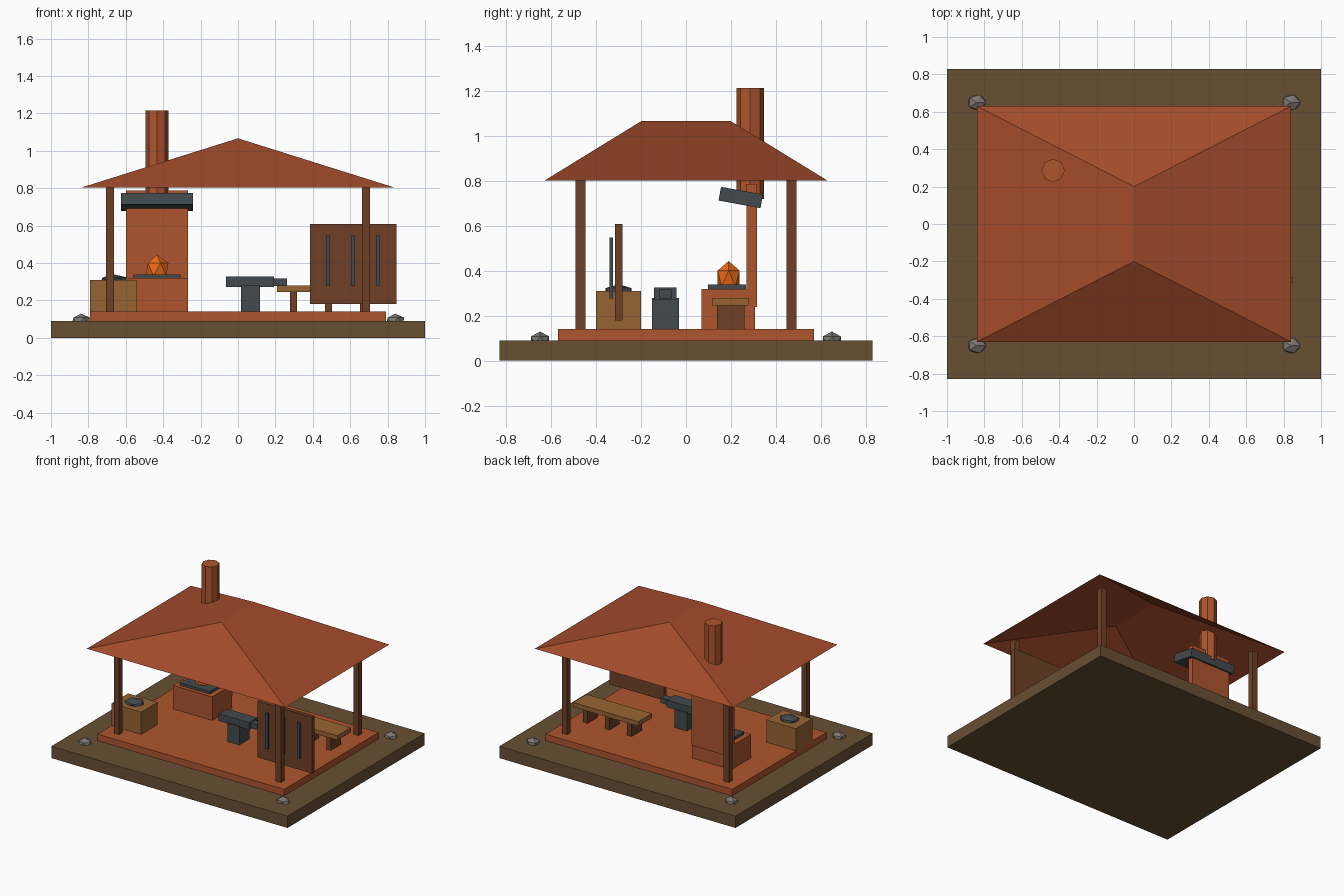
import bpy, bmesh
from mathutils import Matrix

if "Cube" in bpy.data.objects:
    bpy.data.objects.remove(bpy.data.objects["Cube"])


def material(name, r, g, b):
    m = bpy.data.materials.new(name)
    m.diffuse_color = [(c / 255) ** 2.2 for c in (r, g, b)] + [1]
    m.use_nodes = True
    m.node_tree.nodes["Principled BSDF"].inputs["Base Color"].default_value = m.diffuse_color
    return m


EARTH = material("earth", 104, 80, 55)
CLAY = material("clay", 172, 86, 50)
TILE = material("roof_tile", 160, 76, 46)
TIMBER = material("dark_timber", 110, 66, 42)
WOOD = material("light_wood", 150, 100, 54)
IRON = material("iron", 68, 75, 78)
STONE = material("stone", 125, 120, 113)
FLAME = material("flame", 235, 105, 30)


def add(name, bm, mat):
    mesh = bpy.data.meshes.new(name)
    bm.to_mesh(mesh)
    bm.free()
    mesh.materials.append(mat)
    ob = bpy.data.objects.new(name, mesh)
    bpy.context.collection.objects.link(ob)
    return ob


def box(name, x, y, z, mat):
    """Box from (min, max) ranges on each axis, origin at its centre."""
    bm = bmesh.new()
    bmesh.ops.create_cube(bm, size=1)
    bmesh.ops.scale(bm, vec=[r[1] - r[0] for r in (x, y, z)], verts=bm.verts)
    ob = add(name, bm, mat)
    ob.location = [(r[0] + r[1]) / 2 for r in (x, y, z)]
    return ob


def lump(name, loc, scale, mat):
    """Squashed low-poly ball."""
    bm = bmesh.new()
    bmesh.ops.create_icosphere(bm, subdivisions=1, radius=1)
    bmesh.ops.scale(bm, vec=scale, verts=bm.verts)
    ob = add(name, bm, mat)
    ob.location = loc
    return ob


# Ground and floor
box("ground_slab", (-1, 1), (-.83, .83), (0, .09), EARTH)
box("floor", (-.79, .79), (-.57, .57), (.09, .14), CLAY)

# Corner posts and stones
for sx in (-1, 1):
    for sy in (-1, 1):
        x, y = sx * .685, sy * .47
        box("post", (x - .022, x + .022), (y - .022, y + .022), (.14, .81), TIMBER)
        lump("corner_stone", (sx * .84, sy * .65, .09), (.055, .047, .04), STONE)

# Open hip roof
bm = bmesh.new()
a, b, c, d, front, back = [bm.verts.new(p) for p in (
    (-.84, -.63, .803), (.84, -.63, .803), (.84, .63, .803), (-.84, .63, .803),
    (0, -.2, 1.067), (0, .2, 1.067))]
for f in ((a, b, front), (b, c, back, front), (c, d, back), (d, a, front, back)):
    bm.faces.new(f)
add("roof", bm, TILE)

# Forge: hearth, back wall, tray, fire, hood, chimney
box("hearth", (-.6, -.267), (.07, .308), (.14, .32), CLAY)
box("forge_back_wall", (-.6, -.267), (.27, .316), (.24, .787), CLAY)
box("coal_tray", (-.56, -.307), (.098, .267), (.32, .34), IRON)
lump("fire", (-.433, .19, .366), (.068, .058, .078), FLAME)
hood = box("hood", (-.625, -.241), (.149, .339), (.696, .758), IRON)
hood.rotation_euler.x = -.18
bm = bmesh.new()
bmesh.ops.create_cone(bm, cap_ends=True, segments=8, radius1=.062, radius2=.062,
                      depth=.495, matrix=Matrix.Translation((-.433, .286, .9675)))
add("chimney", bm, CLAY)

# Anvil
box("anvil_base", (.016, .118), (-.152, -.032), (.14, .28), IRON)
box("anvil_body", (-.064, .193), (-.142, -.042), (.272, .327), IRON)
box("anvil_horn", (.19, .262), (-.12, -.065), (.278, .318), IRON)

# Bench
box("bench_seat", (.208, .76), (.116, .28), (.245, .28), WOOD)
for x in (.297, .484, .671):
    box("bench_leg", (x - .019, x + .019), (.138, .26), (.14, .246), TIMBER)

# Tool board with hanging bars
box("tool_board", (.385, .848), (-.316, -.284), (.18, .61), TIMBER)
for x in (.481, .615, .749):
    box("tool_bar", (x - .011, x + .011), (-.342, -.325), (.278, .548), IRON)

# Crate with a lump of ore
box("crate", (-.79, -.54), (-.4, -.2), (.14, .31), WOOD)
lump("iron_ore", (-.665, -.3, .31), (.08, .068, .03), IRON)
